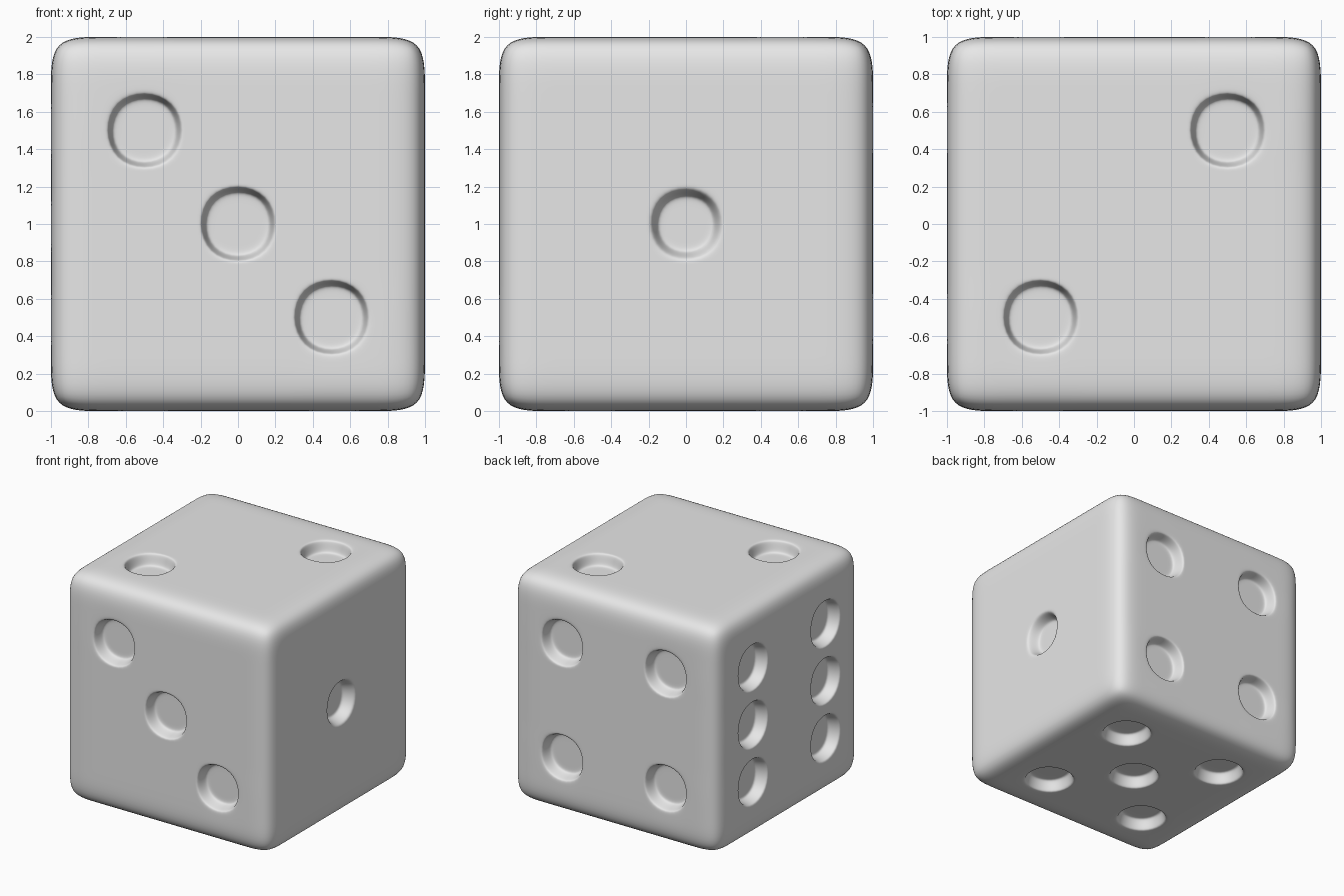
import bpy
import bmesh
from mathutils import Vector

if "Cube" in bpy.data.objects:
    bpy.data.objects.remove(bpy.data.objects["Cube"], do_unlink=True)

PIP = 0.5      # pip spacing from the face centre
HALF = 0.23    # half width of a pip cell

# Pip layouts: face normal and the pip centres on that face
corners = [(a, b) for a in (-PIP, PIP) for b in (-PIP, PIP)]
layouts = {
    (1, 0, 0): [(0, 0)],
    (0, 0, 1): [(-PIP, -PIP), (PIP, PIP)],
    (0, -1, 0): [(-PIP, PIP), (0, 0), (PIP, -PIP)],
    (0, 1, 0): corners,
    (0, 0, -1): corners + [(0, 0)],
    (-1, 0, 0): corners + [(-PIP, 0), (PIP, 0)],
}


def pip_centres(normal, spots):
    """Place 2D spots on the cube side that has this normal."""
    axis = [i for i in range(3) if normal[i]][0]
    for spot in spots:
        point = list(spot)
        point.insert(axis, normal[axis])
        yield Vector(point)


# Cube body, cut so that every pip is a single quad
bm = bmesh.new()
bmesh.ops.create_cube(bm, size=2)
for axis in range(3):
    direction = Vector((0, 0, 0))
    direction[axis] = 1
    for cut in (HALF, PIP - HALF, PIP + HALF):
        for side in (-1, 1):
            bmesh.ops.bisect_plane(
                bm, geom=bm.verts[:] + bm.edges[:] + bm.faces[:], dist=1e-5,
                plane_co=direction * cut * side, plane_no=direction)

# Sunken pips: flat rim, steep wall, flat floor
for normal, spots in layouts.items():
    centres = list(pip_centres(normal, spots))
    pips = [f for f in bm.faces
            if any((f.calc_center_median() - c).length < 0.01 for c in centres)]
    single = len(spots) == 1
    rim, wall = (0.033, 0.03) if single else (0.02, 0.02)
    for thickness, depth in ((rim, 0), (wall, -0.1), (0.03, 0)):
        bmesh.ops.inset_individual(bm, faces=pips, thickness=thickness,
                                   depth=depth, use_even_offset=True)

bmesh.ops.translate(bm, verts=bm.verts[:], vec=(0, 0, 1))
for face in bm.faces:
    face.smooth = True

mesh = bpy.data.meshes.new("die_body")
bm.to_mesh(mesh)
bm.free()
die = bpy.data.objects.new("die_body", mesh)
bpy.context.collection.objects.link(die)

# Rounded edges and soft pips
subdivision = die.modifiers.new("rounding", "SUBSURF")
subdivision.levels = 3
subdivision.render_levels = 3

# Plain light grey
grey = bpy.data.materials.new("light_grey")
grey.use_nodes = True
colour = (0.8, 0.8, 0.8, 1)
grey.diffuse_color = colour
grey.node_tree.nodes["Principled BSDF"].inputs["Base Color"].default_value = colour
mesh.materials.append(grey)
